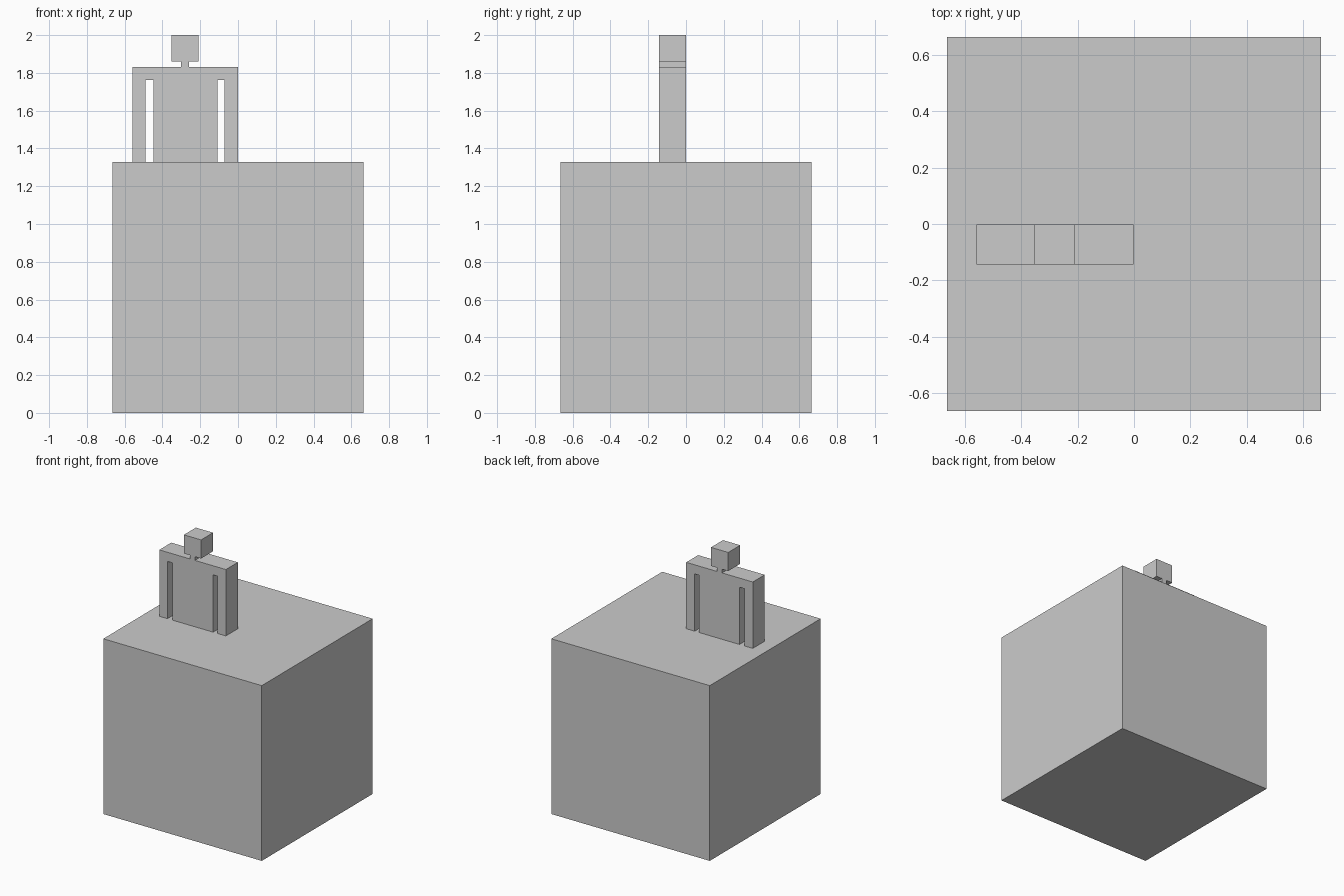
import bpy
import bmesh

if "Cube" in bpy.data.objects:
    bpy.data.objects.remove(bpy.data.objects["Cube"])


def extruded_profile(name, points, y_front, y_back):
    """Solid made from an x-z outline swept straight along y."""
    bm = bmesh.new()
    face = bm.faces.new([bm.verts.new((x, y_front, z)) for x, z in points])
    swept = bmesh.ops.extrude_face_region(bm, geom=[face], use_keep_orig=True)
    moved = [v for v in swept["geom"] if isinstance(v, bmesh.types.BMVert)]
    bmesh.ops.translate(bm, verts=moved, vec=(0, y_back - y_front, 0))
    bmesh.ops.recalc_face_normals(bm, faces=bm.faces)
    mesh = bpy.data.meshes.new(name)
    bm.to_mesh(mesh)
    bm.free()
    obj = bpy.data.objects.new(name, mesh)
    bpy.context.collection.objects.link(obj)
    return obj


H = 0.664          # half width of the block
BASE = 2 * H       # top of the block
SHOULDER, NECK, ARMPIT = 1.831, 1.859, 1.762

# Pedestal block
extruded_profile("pedestal_block", [(-H, 0), (H, 0), (H, BASE), (-H, BASE)], -H, H)

# Flat figure: left arm, torso, right arm, neck and head in one outline
figure = [
    (-0.559, BASE), (-0.490, BASE), (-0.490, ARMPIT), (-0.448, ARMPIT),
    (-0.448, BASE), (-0.108, BASE), (-0.108, ARMPIT), (-0.072, ARMPIT),
    (-0.072, BASE), (-0.001, BASE), (-0.001, SHOULDER), (-0.260, SHOULDER),
    (-0.260, NECK), (-0.209, NECK), (-0.209, 2.0), (-0.353, 2.0),
    (-0.353, NECK), (-0.302, NECK), (-0.302, SHOULDER), (-0.559, SHOULDER),
]
extruded_profile("block_figure", figure, -0.144, -0.001)
